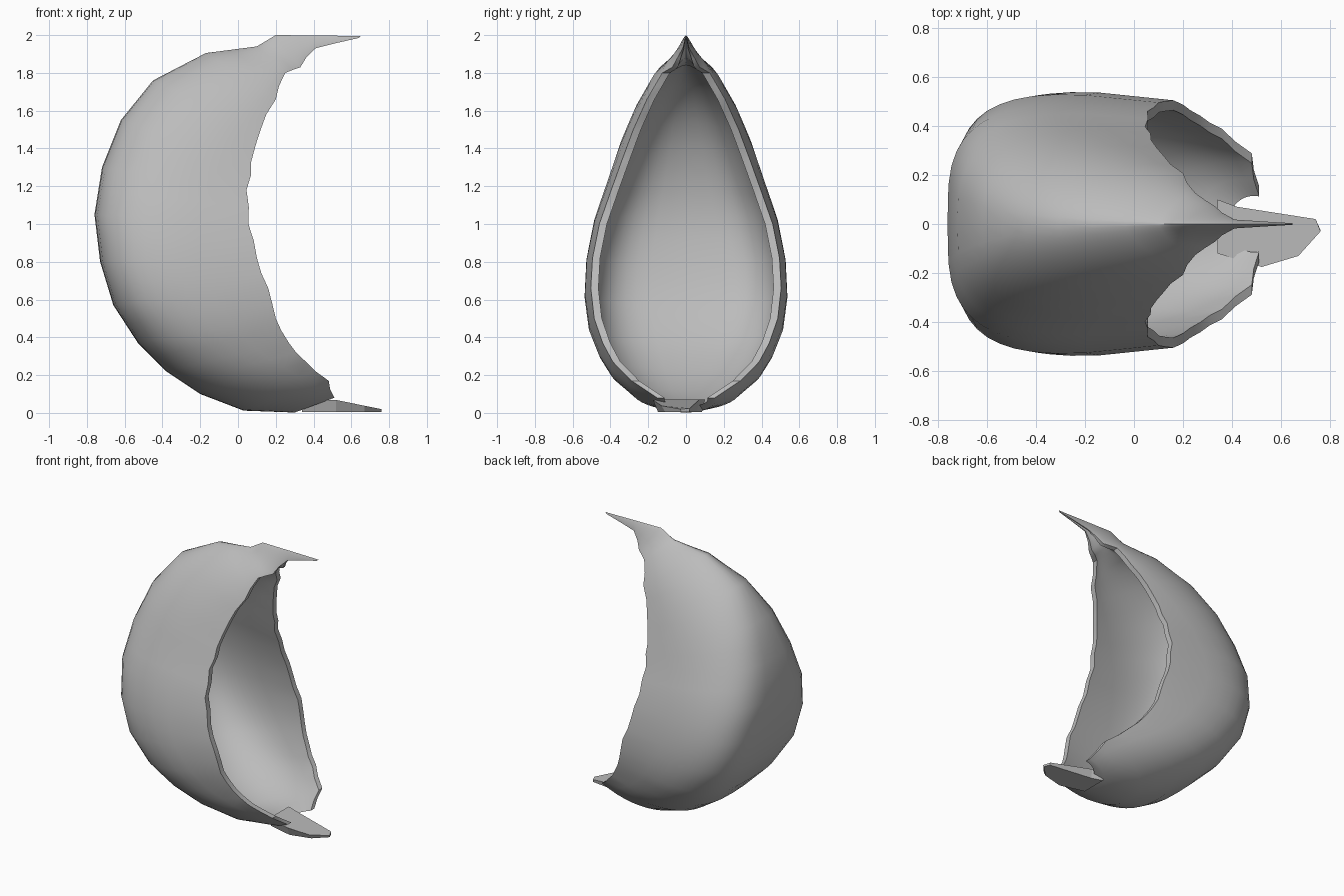
import bpy, bmesh, math, random
from mathutils import Vector

random.seed(4)
cube = bpy.data.objects.get("Cube")
if cube:
    bpy.data.objects.remove(cube, do_unlink=True)

grey = bpy.data.materials.new("shell grey")
grey.use_nodes = True
colour = (0.5, 0.5, 0.5, 1)
grey.diffuse_color = colour
grey.node_tree.nodes["Principled BSDF"].inputs["Base Color"].default_value = colour

# Stations from upper tip to lower lip:
# spine x, spine z, rim x, rim z, half width, squareness, fill depth
STATIONS = [
    (.65, 1.995, .64, 1.985, .004, 1.2, .6),
    (.42, 1.998, .41, 1.93, .02, 1.2, .6),
    (.20, 2.0, .33, 1.83, .08, 1.2, .7),
    (.10, 1.94, .25, 1.80, .14, 1.3, .6),
    (-.17, 1.905, .20, 1.66, .23, 1.6, .25),
    (-.45, 1.76, .12, 1.50, .31, 2, .12),
    (-.62, 1.55, .07, 1.33, .38, 2.5, .08),
    (-.72, 1.30, .045, 1.18, .44, 3, .07),
    (-.76, 1.05, .055, 1.0, .51, 3.5, .07),
    (-.73, .80, .10, .82, .55, 4, .07),
    (-.66, .57, .16, .66, .56, 4, .07),
    (-.53, .37, .20, .50, .54, 3.5, .07),
    (-.38, .22, .27, .37, .49, 3, .08),
    (-.20, .10, .36, .27, .43, 2.5, .09),
    (.03, .012, .48, .17, .32, 2.2, .12),
    (.30, .002, .51, .08, .17, 2, .4),
]
STEPS = 12


def refine(rows):
    """Add a midpoint between stations and roughen the rim slightly."""
    out = []
    for a, b in zip(rows, rows[1:]):
        out.append(a)
        mid = [(p + q) / 2 for p, q in zip(a, b)]
        mid[2] += random.uniform(-.012, .012)
        out.append(mid)
    return out + [rows[-1]]


def arc(spine, rim, width, power):
    """Squared U from one rim edge, round the spine, to the other."""
    points = []
    for i in range(2 * STEPS + 1):
        angle = math.pi * (i / (2 * STEPS) - .5)
        c, s = max(math.cos(angle), 0), math.sin(angle)
        depth = 1 - c ** (2 / power)
        y = math.copysign(abs(s) ** (2 / power), s) * width
        p = spine.lerp(rim, depth)
        p.y = y * (1 - .1 * depth ** 2)
        points.append(p)
    return points


def section(row):
    sx, sz, rx, rz, width, power, fill = row
    spine, rim = Vector((sx, 0, sz)), Vector((rx, 0, rz))
    wall = min(.045, width * .4)
    outer = arc(spine, rim, width, power)
    inner = arc(spine.lerp(rim, fill), rim, width - wall, power)
    return outer + inner[::-1]


def finish(bm, name, smooth=True):
    bmesh.ops.recalc_face_normals(bm, faces=bm.faces)
    mesh = bpy.data.meshes.new(name)
    bm.to_mesh(mesh)
    bm.free()
    mesh.materials.append(grey)
    obj = bpy.data.objects.new(name, mesh)
    bpy.context.collection.objects.link(obj)
    if smooth:
        bpy.ops.object.select_all(action='DESELECT')
        obj.select_set(True)
        bpy.context.view_layer.objects.active = obj
        bpy.ops.object.shade_smooth_by_angle(angle=math.radians(40))
    return obj


# Hollow crescent shell
bm = bmesh.new()
rings = [[bm.verts.new(p) for p in section(r)] for r in refine(STATIONS)]
for a, b in zip(rings, rings[1:]):
    n = len(a)
    for i in range(n):
        j = (i + 1) % n
        bm.faces.new((a[i], a[j], b[j], b[i]))
for ring in (rings[0], rings[-1]):
    half = len(ring) // 2
    for i in range(half - 1):
        bm.faces.new((ring[i], ring[i + 1], ring[-2 - i], ring[-1 - i]))
finish(bm, "crescent_shell")

# Pointed lower lip, slightly lopsided
bm = bmesh.new()
outline = [(.34, .1), (.42, .07), (.74, .02), (.76, -.03), (.67, -.13),
           (.52, -.175), (.34, -.12)]
top = [bm.verts.new((x, y, max(.02, min(.07, .02 + (.76 - x) * .2)))) for x, y in outline]
low = [bm.verts.new((x, y * .85, .006)) for x, y in outline]
bm.faces.new(top)
bm.faces.new(low[::-1])
for i in range(len(outline)):
    j = (i + 1) % len(outline)
    bm.faces.new((top[i], low[i], low[j], top[j]))
finish(bm, "lower_lip", smooth=False)
